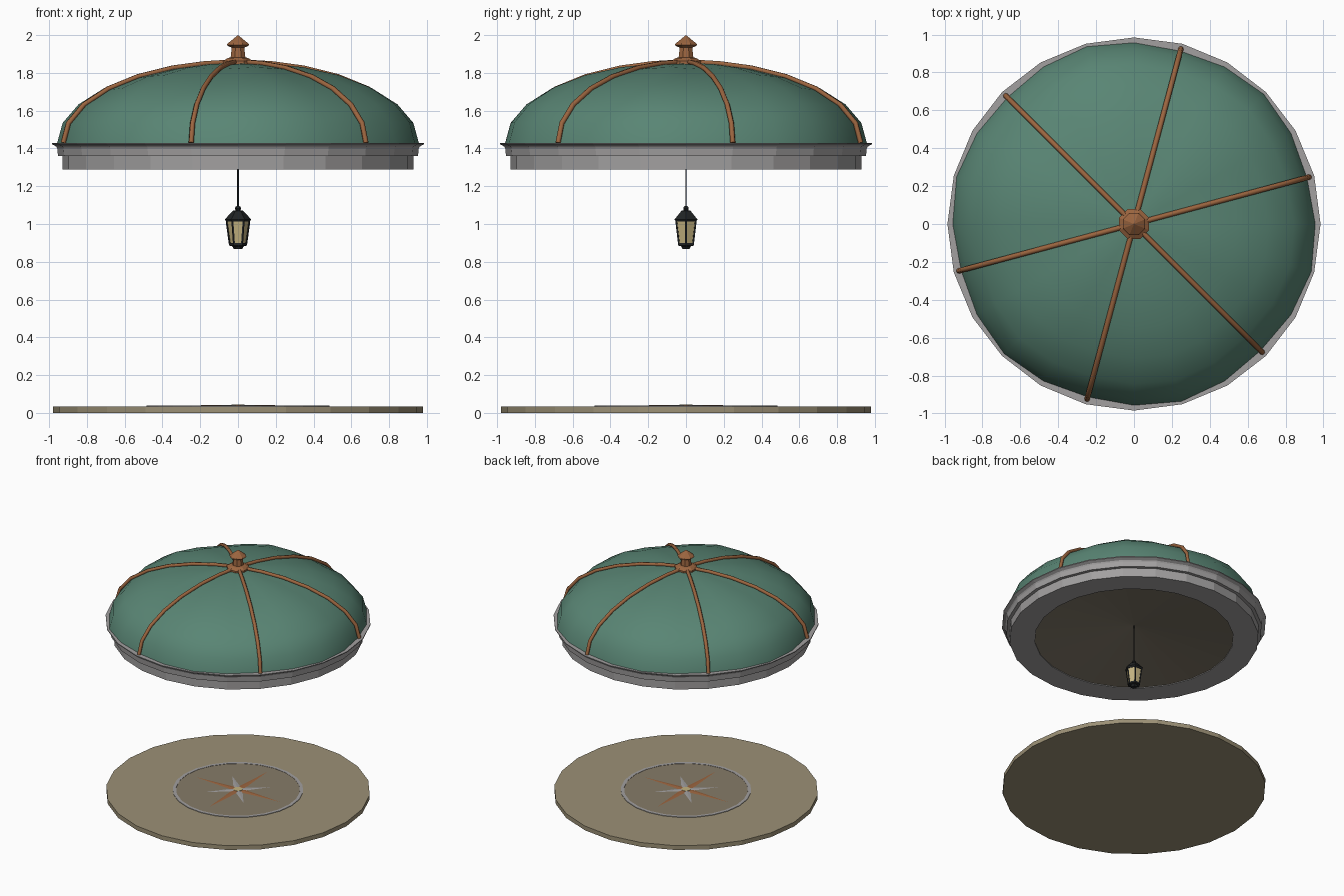
import bpy, bmesh, math
from mathutils import Matrix, Vector

if "Cube" in bpy.data.objects:
    bpy.data.objects.remove(bpy.data.objects["Cube"])

RIBS = [math.radians(15 + 60 * i) for i in range(6)]


def material(name, rgb):
    m = bpy.data.materials.new(name)
    m.diffuse_color = (*rgb, 1)
    m.use_nodes = True
    m.node_tree.nodes["Principled BSDF"].inputs["Base Color"].default_value = m.diffuse_color
    return m


GREEN = material("green_roof", (0.10, 0.235, 0.175))
COPPER = material("copper", (0.33, 0.13, 0.05))
STONE = material("tan_stone", (0.33, 0.28, 0.18))
PAVING = material("brown_paving", (0.24, 0.20, 0.14))
CEILING = material("ceiling_wood", (0.22, 0.19, 0.14))
IRON = material("black_iron", (0.015, 0.017, 0.018))
GLASS = material("warm_glass", (0.55, 0.45, 0.22))
GREY = material("grey_stone", (0.36, 0.35, 0.35))


def finish(name, bm, mat, smooth=False, fix=True):
    if fix:
        bmesh.ops.recalc_face_normals(bm, faces=bm.faces)
    me = bpy.data.meshes.new(name)
    bm.to_mesh(me)
    bm.free()
    ob = bpy.data.objects.new(name, me)
    bpy.context.collection.objects.link(ob)
    me.materials.append(mat)
    if smooth:
        bpy.ops.object.select_all(action='DESELECT')
        ob.select_set(True)
        bpy.context.view_layer.objects.active = ob
        bpy.ops.object.shade_smooth_by_angle(angle=math.radians(40))
    return ob


def lathe(name, profile, sides, mat, smooth=False, loop=False, turn=0, shape=None):
    """Revolve (radius, z) points; shape(r, z, angle) may adjust the radius."""
    bm = bmesh.new()
    rings = []
    for r, z in profile:
        if r == 0:
            rings.append([bm.verts.new((0, 0, z))] * sides)
            continue
        ring = []
        for i in range(sides):
            a = turn + math.tau * i / sides
            q, h = shape(r, z, a) if shape else (r, z)
            ring.append(bm.verts.new((q * math.cos(a), q * math.sin(a), h)))
        rings.append(ring)
    pairs = list(zip(rings, rings[1:])) + ([(rings[-1], rings[0])] if loop else [])
    for lo, hi in pairs:
        for i in range(sides):
            j = (i + 1) % sides
            bm.faces.new(list(dict.fromkeys((lo[i], lo[j], hi[j], hi[i]))))
    return finish(name, bm, mat, smooth)


def star(name, length, width, turn, z, mat):
    """Flat four-pointed star, slightly raised in the middle."""
    bm = bmesh.new()
    mid = bm.verts.new((0, 0, z + 0.004))
    pts = []
    for i in range(8):
        a = turn + i * math.pi / 4
        r = width if i % 2 else length
        pts.append(bm.verts.new((r * math.cos(a), r * math.sin(a), z)))
    for i in range(8):
        bm.faces.new((mid, pts[i], pts[(i + 1) % 8]))
    finish(name, bm, mat, fix=False)


# floor with inlaid medallion
lathe("floor", [(0, 0), (0.98, 0), (0.98, 0.035), (0, 0.035)], 24, STONE)
lathe("floor_medallion", [(0.465, 0.035), (0.465, 0.037), (0, 0.037)], 24, PAVING)
lathe("medallion_ring", [(0.46, 0.035), (0.46, 0.039), (0.485, 0.039), (0.485, 0.035)], 24, GREY)
star("compass_long_star", 0.38, 0.04, 0, 0.0385, COPPER)
star("compass_short_star", 0.24, 0.04, math.pi / 4, 0.0385, GREY)
lathe("compass_centre", [(0.035, 0.037), (0.035, 0.044), (0, 0.044)], 12, GLASS)

# entablature ring with stepped cornice
lathe("roof_ring", [(0.74, 1.288), (0.928, 1.288), (0.928, 1.36), (0.953, 1.36), (0.957, 1.40),
                    (0.962, 1.41), (0.985, 1.423), (0.985, 1.43), (0.90, 1.43), (0.74, 1.30)],
      24, GREY, loop=True)

# shallow ceiling inside the ring
lathe("ceiling", [(0.75, 1.292), (0, 1.40)], 24, CEILING).data.flip_normals()

# dome with panels that swell between the ribs
BASE_R, BASE_Z, RISE = 0.945, 1.43, 0.42
ANGLES = [math.radians(d) for d in (0, 14, 28, 42, 55, 68, 79)]
ARC = [(BASE_R * math.cos(t), BASE_Z + RISE * math.sin(t)) for t in ANGLES]


def swell(r, z, a):
    s = math.sin(3 * (a - RIBS[0])) ** 2
    up = (z - BASE_Z) / RISE
    k = s * r / BASE_R
    return r + k * (0.008 + 0.016 * math.sqrt(max(0, 1 - up * up))), z + 0.03 * k * up


lathe("dome", ARC + [(0, BASE_Z + RISE)], 24, GREEN, smooth=True, shape=swell)

# copper ribs along the valleys
for n, a in enumerate(RIBS):
    cu = bpy.data.curves.new("rib_path", 'CURVE')
    cu.dimensions = '3D'
    cu.bevel_depth = 0.014
    cu.bevel_resolution = 1
    cu.use_fill_caps = True
    sp = cu.splines.new('POLY')
    path = [((BASE_R + 0.013) * math.cos(t), BASE_Z + (RISE + 0.008) * math.sin(t))
            for t in ANGLES + [math.radians(87)]]
    sp.points.add(len(path) - 1)
    for p, (r, z) in zip(sp.points, path):
        p.co = (r * math.cos(a), r * math.sin(a), z, 1)
    ob = bpy.data.objects.new("rib_path", cu)
    bpy.context.collection.objects.link(ob)
    bpy.context.view_layer.update()
    me = bpy.data.meshes.new_from_object(ob.evaluated_get(bpy.context.evaluated_depsgraph_get()))
    bpy.data.objects.remove(ob)
    bm = bmesh.new()
    bm.from_mesh(me)
    finish(f"dome_rib_{n + 1}", bm, COPPER)

# finial
lathe("finial", [(0, 1.845), (0.086, 1.845), (0.086, 1.862), (0.06, 1.878), (0.042, 1.882),
                 (0.036, 1.935), (0.048, 1.938), (0.064, 1.947), (0.06, 1.955), (0, 2.0)],
      8, COPPER, turn=math.pi / 8)

# hanging lantern
lathe("lantern_cord", [(0.004, 1.08), (0.004, 1.40)], 6, IRON)
lathe("lantern_roof", [(0, 1.012), (0.062, 1.012), (0.07, 1.024), (0.028, 1.07), (0.013, 1.073),
                       (0.017, 1.083), (0.012, 1.093), (0, 1.097)], 6, IRON)
lathe("lantern_glass", [(0.042, 0.90), (0.058, 1.012)], 6, GLASS)
lathe("lantern_base", [(0, 0.868), (0.022, 0.868), (0.03, 0.882), (0.048, 0.886), (0.048, 0.90),
                       (0, 0.90)], 6, IRON)
for n in range(6):
    a = n * math.pi / 3
    d = Vector((math.cos(a), math.sin(a), 0))
    lo, hi = d * 0.043 + Vector((0, 0, 0.897)), d * 0.059 + Vector((0, 0, 1.014))
    rot = (hi - lo).to_track_quat('Z', 'Y').to_matrix().to_4x4()
    bm = bmesh.new()
    bmesh.ops.create_cone(bm, cap_ends=True, segments=4, radius1=0.006, radius2=0.006,
                          depth=(hi - lo).length,
                          matrix=Matrix.Translation((lo + hi) / 2) @ rot)
    finish(f"lantern_post_{n + 1}", bm, IRON)
